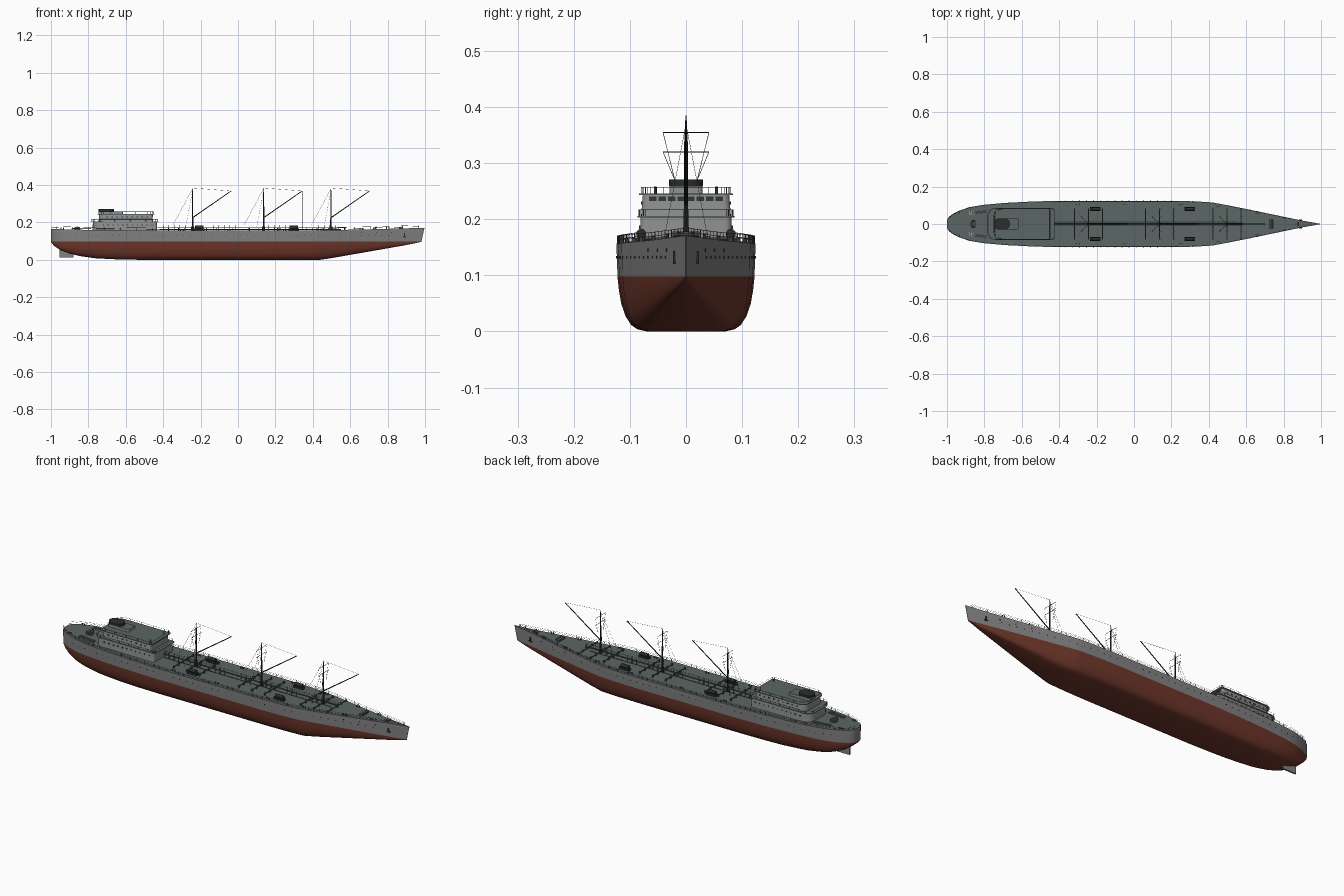
import bpy, bmesh, math
from mathutils import Vector, Matrix

if "Cube" in bpy.data.objects:
    bpy.data.objects.remove(bpy.data.objects["Cube"])

def mat(name, r, g, b):
    m = bpy.data.materials.new(name)
    m.diffuse_color = (r, g, b, 1)
    m.use_nodes = True
    m.node_tree.nodes["Principled BSDF"].inputs["Base Color"].default_value = m.diffuse_color
    return m

GREY = mat("hull_grey", 0.22, 0.225, 0.22)
HOUSE = mat("house_grey", 0.27, 0.285, 0.275)
RED = mat("antifouling_red", 0.16, 0.038, 0.024)
DECK = mat("deck_green_grey", 0.105, 0.135, 0.13)
DARK = mat("dark_steel", 0.025, 0.028, 0.028)
GLASS = mat("window_dark", 0.035, 0.04, 0.045)
STEEL = mat("fitting_grey", 0.1, 0.105, 0.1)

def finish(name, bm, mats, smooth=True):
    bmesh.ops.recalc_face_normals(bm, faces=bm.faces)
    me = bpy.data.meshes.new(name)
    bm.to_mesh(me)
    bm.free()
    for m in mats:
        me.materials.append(m)
    ob = bpy.data.objects.new(name, me)
    bpy.context.collection.objects.link(ob)
    if smooth:
        bpy.ops.object.select_all(action='DESELECT')
        ob.select_set(True)
        bpy.context.view_layer.objects.active = ob
        bpy.ops.object.shade_smooth_by_angle(angle=math.radians(35))
    return ob

def rod(bm, a, b, r, r2=None, n=6):
    a, b = Vector(a), Vector(b)
    d = b - a
    M = Matrix.Translation((a + b) / 2) @ d.to_track_quat('Z', 'Y').to_matrix().to_4x4()
    bmesh.ops.create_cone(bm, cap_ends=True, segments=n, radius1=r,
                          radius2=r if r2 is None else r2, depth=d.length, matrix=M)

def box(bm, c, s):
    bmesh.ops.create_cube(bm, size=1, matrix=Matrix.Translation(c) @ Matrix.Diagonal((*s, 1)))

def lerp(tab, x):
    if x <= tab[0][0]:
        return tab[0][1]
    for (x0, v0), (x1, v1) in zip(tab, tab[1:]):
        if x <= x1:
            return v0 + (v1 - v0) * (x - x0) / (x1 - x0)
    return tab[-1][1]

# ---- hull: half breadth, keel height and sheer along x
WL = 0.098
BREADTH = [(-1, .022), (-.99, .038), (-.97, .053), (-.93, .073), (-.88, .09), (-.8, .103), (-.7, .112),
           (-.55, .12), (-.4, .124), (.2, .124), (.33, .121), (.42, .115), (.5, .1), (.6, .08),
           (.75, .049), (.9, .018), (.997, .0008)]
KEEL = [(-1, .094), (-.98, .072), (-.95, .052), (-.9, .033), (-.84, .019), (-.76, .008), (-.62, .001),
        (-.5, 0), (.44, 0), (.5, .009), (.997, .096)]
SHEER = [(-1, .165), (-.8, .16), (-.4, .156), (.4, .157), (.7, .163), (.997, .171)]
SECTION = [(0, 0), (0, .56), (.04, .7), (.12, .79), (.28, .87), (.5, .93), (.75, .965), (1, .985)]
hw = lambda x: lerp(BREADTH, x)
top = lambda x: lerp(SHEER, x)

stations = sorted({p[0] for p in BREADTH + KEEL + SHEER})
bm = bmesh.new()
rings = []
for x in stations:
    b, k = hw(x), lerp(KEEL, x)
    half = [(f * (WL - k) + k, w * b) for f, w in SECTION] + [(top(x), b)]
    rake = lambda z: x - max(0, x - .9) / .097 * .016 * min(1, (.171 - z) / .073)
    right = [bm.verts.new((rake(z), -y, z)) for z, y in reversed(half)]
    left = [bm.verts.new((rake(z), y, z)) for z, y in half[1:]]
    rings.append(right + left)
n = len(rings[0])
for r0, r1 in zip(rings, rings[1:]):
    for i in range(n):
        j = (i + 1) % n
        f = bm.faces.new((r0[i], r0[j], r1[j], r1[i]))
        f.material_index = 2 if j == 0 else (0 if i in (0, n - 2) else 1)
for r in (rings[0], rings[-1]):
    bm.faces.new(r).material_index = 0
finish("hull", bm, [GREY, RED, DECK])

# rudder
bm = bmesh.new()
box(bm, (-.917, 0, .04), (.075, .008, .056))
finish("rudder", bm, [GREY], False)

# ---- hull portholes and anchors
bm = bmesh.new()
for s in (-1, 1):
    for i in range(46):
        x = -.9 + i * .038
        y = s * hw(x) * .995
        rod(bm, (x, y - s * .001, .132), (x, y + s * .001, .132), .0022, n=8)
    for x in (.66, .74, .82):
        y = s * hw(x)
        rod(bm, (x, y - s * .002, .145), (x, y + s * .001, .145), .003, n=8)
finish("portholes", bm, [GLASS], False)
bm = bmesh.new()
for s in (-1, 1):
    y = s * (hw(.89) + .001)
    box(bm, (.89, y, .132), (.005, .005, .022))
    box(bm, (.89, y, .123), (.018, .005, .005))
finish("anchors", bm, [DARK], False)

# ---- edge railing
bm = bmesh.new()
xs = [-1 + i * .0285 for i in range(70)]
for s in (-1, 1):
    pts = [Vector((x, s * max(0, hw(x) - .002), top(x))) for x in xs]
    for p in pts:
        rod(bm, p, p + Vector((0, 0, .014)), .0006, n=4)
    for p, q in zip(pts, pts[1:]):
        for h in (.007, .014):
            rod(bm, p + Vector((0, 0, h)), q + Vector((0, 0, h)), .0005, n=4)
finish("deck_railing", bm, [STEEL], False)

# ---- deckhouse tiers: rounded rectangles, material by face direction
def outline(x0, x1, w, r_aft, r_fore):
    pts = []
    for cx, cy, r, a0 in ((x1, w, r_fore, 0), (x0, w, r_aft, 90), (x0, -w, r_aft, 180), (x1, -w, r_fore, 270)):
        ox = cx - r if cx == x1 else cx + r
        oy = cy - r if cy > 0 else cy + r
        for i in range(6):
            a = math.radians(a0 + i * 18)
            pts.append((ox + r * math.cos(a), oy + r * math.sin(a)))
    return pts

def tier(name, x0, x1, w, z0, z1, r_aft, r_fore, taper=0, side=HOUSE, roof=DECK):
    bm = bmesh.new()
    lo = [bm.verts.new((x, y, z0)) for x, y in outline(x0, x1, w, r_aft, r_fore)]
    hi = [bm.verts.new((x, y, z1)) for x, y in outline(x0 + taper, x1 - taper, w - taper, r_aft, r_fore)]
    bm.faces.new(lo)
    bm.faces.new(hi).material_index = 1
    for i in range(len(lo)):
        j = (i + 1) % len(lo)
        bm.faces.new((lo[i], lo[j], hi[j], hi[i]))
    return finish(name, bm, [side, roof])

tier("lower_house", -.778, -.432, .083, .15, .203, .045, .012, .002)
tier("lower_house_roof", -.784, -.425, .086, .203, .206, .045, .012)
tier("upper_house", -.745, -.455, .08, .206, .243, .035, .012, .003)
tier("upper_house_roof", -.75, -.446, .084, .243, .246, .035, .012)
tier("funnel_casing", -.74, -.617, .029, .246, .259, .012, .006)
tier("funnel", -.745, -.663, .03, .259, .271, .0299, .0299, 0, DARK, DARK)

# house windows
bm = bmesh.new()
for i in range(8):
    box(bm, (-.4572, -.0595 + i * .017, .2365), (.003, .013, .008))
for s in (-1, 1):
    for i in range(9):
        box(bm, (-.70 + i * .027, s * .0785, .229), (.008, .003, .006))
    for i in range(11):
        box(bm, (-.72 + i * .026, s * .0825, .186), (.006, .003, .006))
finish("house_windows", bm, [GLASS], False)

# house railings, vents and lamps
bm = bmesh.new()
for x0, x1, w, z in ((-.782, -.428, .084, .206), (-.745, -.45, .08, .246)):
    o = outline(x0, x1, w, .04, .012)
    for (ax, ay), (bx, by) in zip(o, o[1:] + o[:1]):
        rod(bm, (ax, ay, z + .011), (bx, by, z + .011), .0005, n=4)
        rod(bm, (ax, ay, z), (ax, ay, z + .011), .0005, n=4)
    for s in (-1, 1):
        for i in range(12):
            x = x0 + .04 + i * (x1 - x0 - .05) / 11
            rod(bm, (x, s * w, z), (x, s * w, z + .011), .0005, n=4)
for s in (-1, 1):
    rod(bm, (-.47, s * .055, .246), (-.47, s * .055, .258), .002)
finish("house_railing", bm, [STEEL], False)

# ---- masts with cross trees, boom and rigging
for k, x in enumerate((-.243, .137, .497)):
    bm = bmesh.new()
    rod(bm, (x, 0, .15), (x, 0, .355), .0045, .003, 10)
    rod(bm, (x, 0, .355), (x, 0, .385), .0025, .0008, 8)
    rod(bm, (x, 0, .15), (x, 0, .178), .009, .008, 10)
    rod(bm, (x, 0, .225), (x + .206, 0, .368), .0028, .002, 8)
    for z in (.32, .355):
        rod(bm, (x, -.041, z), (x, .041, z), .0009)
    finish(f"mast_{k + 1}", bm, [DARK])
    bm = bmesh.new()
    e = (x + .206, 0, .368)
    rod(bm, (x, 0, .384), e, .0005, n=4)
    rod(bm, (x, 0, .38), (x - .105, 0, .185), .0005, n=4)
    if k == 1:
        rod(bm, e, (e[0], 0, .16), .0008, n=4)
    for s in (-1, 1):
        rod(bm, (x, s * .041, .355), (x, s * .02, .27), .0005, n=4)
        rod(bm, (x, s * .041, .32), (x, s * .02, .27), .0005, n=4)
        rod(bm, (x, 0, .37), (x - .04, s * .04, .16), .0005, n=4)
    finish(f"rigging_{k + 1}", bm, [STEEL], False)
    # transverse pipes around each mast
    bm = bmesh.new()
    for dx in (-.075, 0, .075):
        rod(bm, (x + dx, -.08, .165), (x + dx, .08, .165), .0025)
        for i in range(5):
            y = -.08 + i * .04
            rod(bm, (x + dx, y, .15), (x + dx, y, .17), .004)
    finish(f"cargo_pipes_{k + 1}", bm, [STEEL])

# ---- raised catwalk along the centreline
bm = bmesh.new()
box(bm, (.075, 0, .172), (1.01, .009, .003))
for s in (-1, 1):
    rod(bm, (-.43, s * .0045, .186), (.58, s * .0045, .186), .0006, n=4)
    rod(bm, (-.42, s * .015, .162), (.55, s * .015, .162), .0015)
    for i in range(35):
        x = -.43 + i * .0297
        rod(bm, (x, s * .0045, .152), (x, s * .0045, .186), .0007, n=4)
finish("catwalk", bm, [STEEL], False)

# ---- deck winches, bow gear and stern gear
bm = bmesh.new()
for x in (-.207, .298):
    for s in (-1, 1):
        box(bm, (x, s * .08, .161), (.056, .02, .012))
        rod(bm, (x - .022, s * .08, .174), (x + .022, s * .08, .174), .009, n=12)
finish("winches", bm, [DARK])
bm = bmesh.new()
for x, w in ((.73, .024), (.87, .012)):
    box(bm, (x, 0, .168), (.016, w * 2, .012))
    rod(bm, (x + .008, -w, .173), (x + .008, w, .173), .005, n=10)
for x in (-.94, -.3, -.05, .25, .45, .66, .8):
    for s in (-1, 1):
        for d in (-.007, .007):
            y = s * hw(x) * .85
            rod(bm, (x + d, y, .15), (x + d, y, top(x) + .009), .003, n=8)
box(bm, (-.86, 0, .168), (.03, .025, .016))
rod(bm, (-.86, -.022, .172), (-.86, .022, .172), .007, n=10)
finish("mooring_gear", bm, [STEEL])
bm = bmesh.new()
for s in (-1, 1):
    for i in range(9):
        t = i / 8
        box(bm, (-.88 + .09 * t, s * (.056 + .012 * t), .168), (.006, .018, .003))
    rod(bm, (-.885, s * .047, .165), (-.785, s * .06, .165), .0015)
    rod(bm, (-.885, s * .064, .165), (-.785, s * .077, .165), .0015)
finish("stern_gratings", bm, [HOUSE], False)
